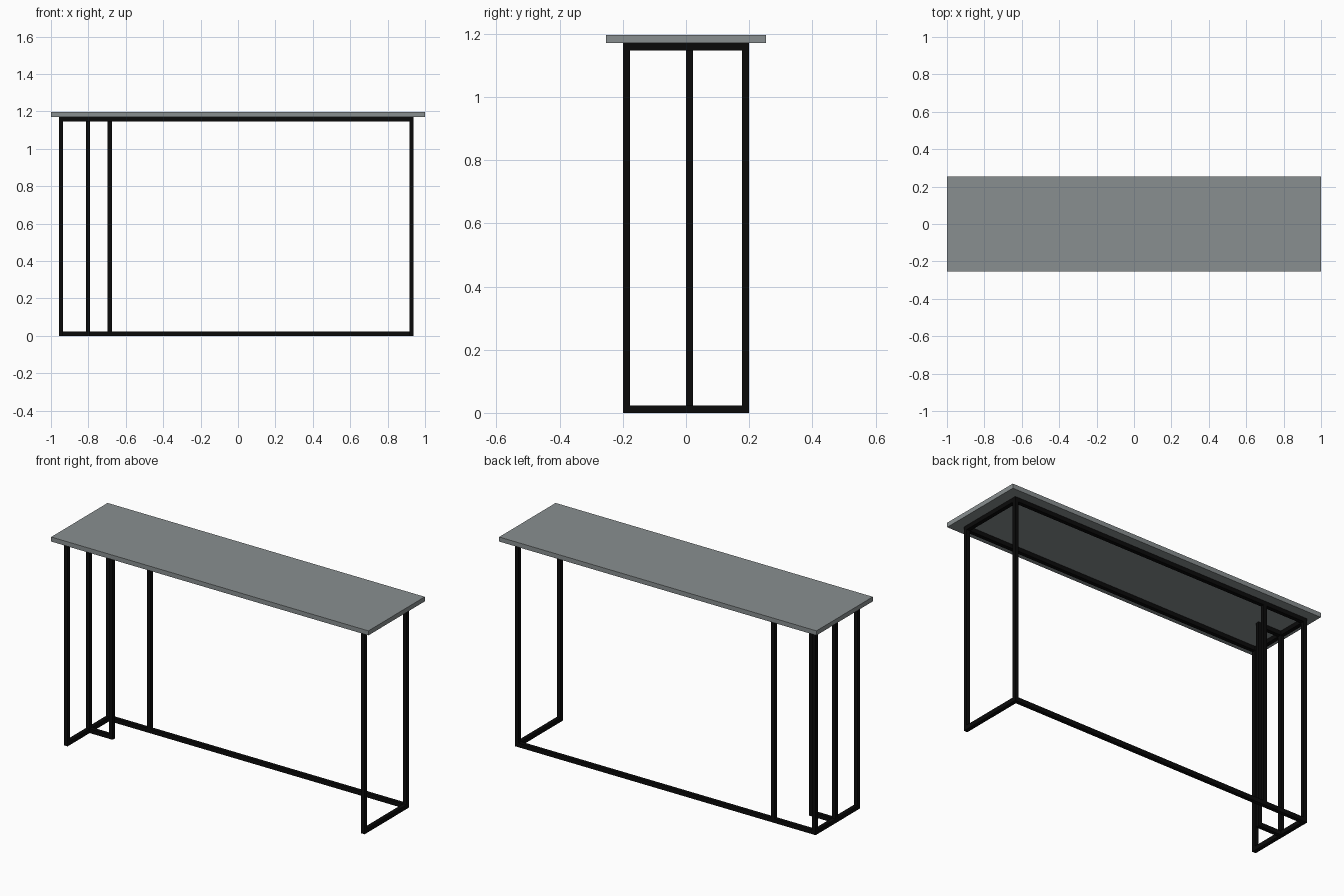
import bpy, bmesh

if "Cube" in bpy.data.objects:
    bpy.data.objects.remove(bpy.data.objects["Cube"])


def material(name, rgb):
    m = bpy.data.materials.new(name)
    m.diffuse_color = (*rgb, 1)
    m.use_nodes = True
    m.node_tree.nodes["Principled BSDF"].inputs["Base Color"].default_value = m.diffuse_color
    return m


GREY = material("stone grey", (0.25, 0.275, 0.28))
BLACK = material("black metal", (0.003, 0.003, 0.003))


def box(name, lo, hi, mat):
    """Axis-aligned box between two corners."""
    bm = bmesh.new()
    bmesh.ops.create_cube(bm, size=1)
    for v in bm.verts:
        v.co = [lo[i] if v.co[i] < 0 else hi[i] for i in range(3)]
    me = bpy.data.meshes.new(name)
    bm.to_mesh(me)
    bm.free()
    me.materials.append(mat)
    ob = bpy.data.objects.new(name, me)
    bpy.context.collection.objects.link(ob)
    return ob


T, H = 0.022, 0.024            # bar width and rail height
X0, X1 = -0.957, 0.938         # frame extents
Y0, Y1 = -0.199, 0.199
TOP = 1.171                    # underside of the table top

# Table top
box("table_top", (-1, -0.254, TOP), (1, 0.254, 1.197), GREY)


def post(name, x, y):
    box(name, (x, y, H), (x + T, y + T, TOP - H), BLACK)


# Corner legs
for sx, x in (("left", X0), ("right", X1 - T)):
    for sy, y in (("front", Y0), ("back", Y1 - T)):
        post(f"{sy}_{sx}_leg", x, y)

# Extra uprights at the left end
post("left_middle_post", X0, 0)
post("inner_post", -0.813, 0)
post("back_post", -0.697, Y1 - T)

# Rails at floor and under the top; the floor frame is open at the front
for level, z in (("lower", 0), ("upper", TOP - H)):
    box(f"{level}_left_rail", (X0, Y0, z), (X0 + T, Y1, z + H), BLACK)
    box(f"{level}_right_rail", (X1 - T, Y0, z), (X1, Y1, z + H), BLACK)
    box(f"{level}_back_rail", (X0 + T, Y1 - T, z), (X1 - T, Y1, z + H), BLACK)
    box(f"{level}_stub_rail", (X0 + T, 0, z), (-0.813 + T, T, z + H), BLACK)
box("upper_front_rail", (X0 + T, Y0, TOP - H), (X1 - T, Y0 + T, TOP), BLACK)
